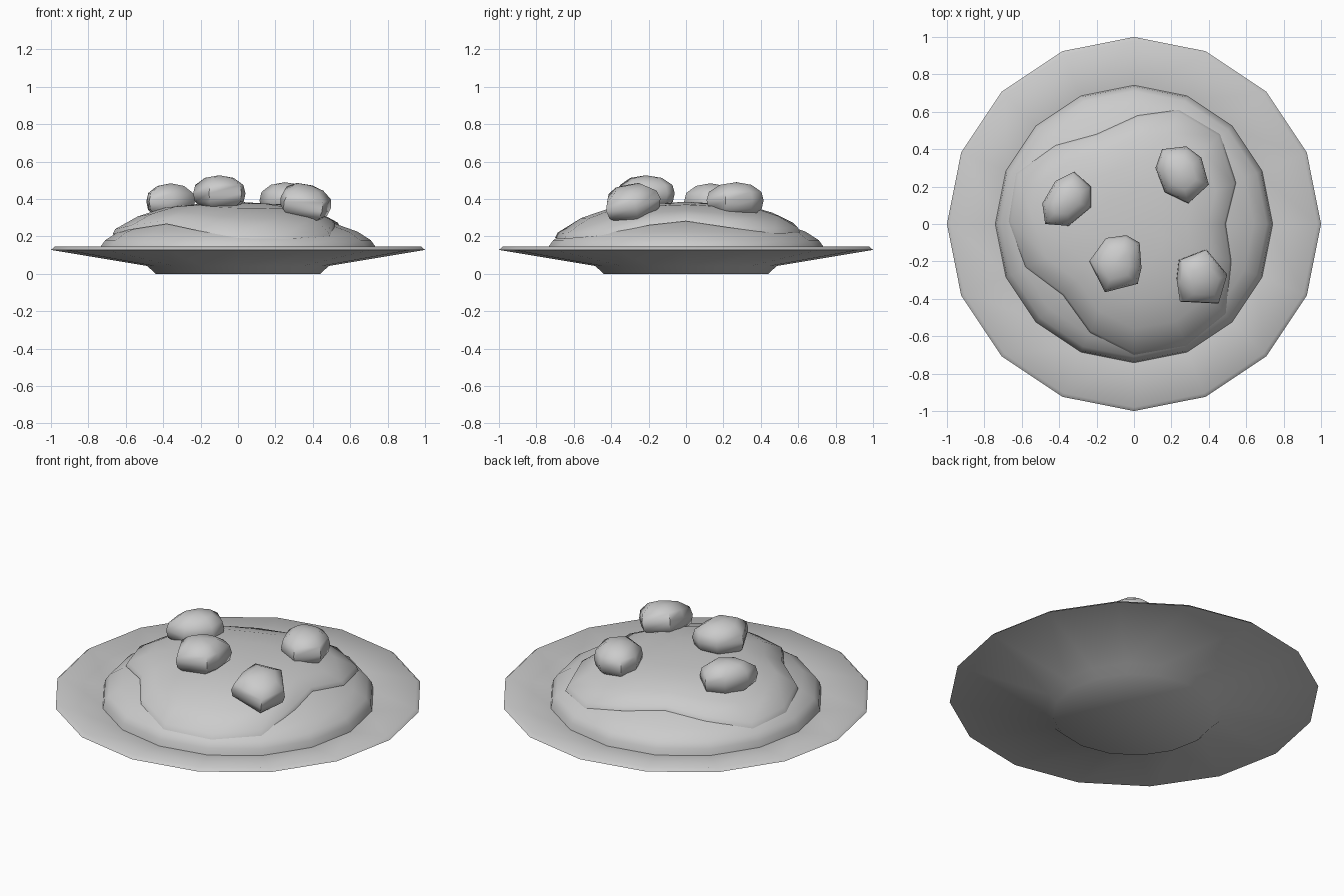
import bpy
import math
from mathutils import Matrix, Vector

if "Cube" in bpy.data.objects:
    bpy.data.objects.remove(bpy.data.objects["Cube"])


def skin_rings(name, rings, bottom=None, top=None, angle=60):
    """Skin a stack of equal-length rings, closing the ends with centre points."""
    n = len(rings[0])
    verts = [p for ring in rings for p in ring]
    faces = []
    for k in range(len(rings) - 1):
        for i in range(n):
            j = (i + 1) % n
            a, b = k * n, (k + 1) * n
            faces.append((a + i, a + j, b + j, b + i))
    if bottom:
        verts.append(bottom)
        faces += [(len(verts) - 1, (i + 1) % n, i) for i in range(n)]
    if top:
        verts.append(top)
        a = (len(rings) - 1) * n
        faces += [(len(verts) - 1, a + i, a + (i + 1) % n) for i in range(n)]
    mesh = bpy.data.meshes.new(name)
    mesh.from_pydata([tuple(v) for v in verts], [], faces)
    obj = bpy.data.objects.new(name, mesh)
    bpy.context.collection.objects.link(obj)
    bpy.ops.object.select_all(action='DESELECT')
    obj.select_set(True)
    bpy.context.view_layer.objects.active = obj
    bpy.ops.object.shade_smooth_by_angle(angle=math.radians(angle))
    return obj


def circle(r, z, n=16):
    return [(r * math.cos(math.tau * i / n), r * math.sin(math.tau * i / n), z)
            for i in range(n)]


# Plate: foot, flared underside, thin rim and shallow dish
plate = [(0.44, 0), (0.485, 0.042), (1.0, 0.128), (0.98, 0.145), (0.72, 0.105), (0.45, 0.065)]
skin_rings("plate", [circle(r, z) for r, z in plate], (0, 0, 0), (0, 0, 0.065), 75)

# Pasta mound
MOUND = [(0.745, 0.09), (0.735, 0.145), (0.71, 0.18), (0.64, 0.225), (0.50, 0.275), (0.3, 0.31)]
skin_rings("pasta_mound", [circle(r, z) for r, z in MOUND], None, (0, 0, 0.32))


def mound_height(r):
    pts = MOUND[::-1]
    for (r0, z0), (r1, z1) in zip(pts, pts[1:]):
        if r <= r1:
            return z0 + (z1 - z0) * max(0, (r - r0) / (r1 - r0))
    return pts[-1][1]


# Sauce: irregular spill draped over the mound (outline runs anticlockwise)
outline = [(0.49, 0), (0.545, 0.22), (0.46, 0.48), (0.24, 0.61), (0.02, 0.58), (-0.2, 0.48),
           (-0.42, 0.42), (-0.63, 0.27), (-0.67, 0.015), (-0.58, -0.23), (-0.38, -0.38),
           (-0.235, -0.58), (0, -0.70), (0.28, -0.65), (0.49, -0.48), (0.52, -0.2)]
rings = [[(x, y, mound_height(math.hypot(x, y)) + 0.005) for x, y in outline]]
for scale, lift in ((0.98, 0.025), (0.8, 0.045), (0.58, 0.06), (0.3, 0.065)):
    rings.append([(x * scale, y * scale, mound_height(scale * math.hypot(x, y)) + lift)
                  for x, y in outline])
skin_rings("sauce", rings, None, (0, 0, 0.385))

# Meatballs: squashed low-poly lumps, each with its own rough outline
LUMP = [(0.6, -0.085), (0.93, -0.045), (1.0, 0.0), (0.92, 0.045), (0.55, 0.083)]


def meatball(name, centre, points, tilt=0.0):
    c = Vector(centre)
    axis = Vector((-c.y, c.x, 0)).normalized()
    m = Matrix.Translation(c) @ Matrix.Rotation(tilt, 4, axis)
    lump = [[m @ Vector(((x - c.x) * s, (y - c.y) * s, z)) for x, y in points]
            for s, z in LUMP]
    skin_rings(name, lump, m @ Vector((0, 0, -0.1)), m @ Vector((0, 0, 0.097)))


meatball("meatball_left", (-0.36, 0.13, 0.387),
         [(-0.23, 0.2), (-0.32, 0.28), (-0.42, 0.23), (-0.49, 0.11), (-0.475, 0.0),
          (-0.35, -0.01), (-0.23, 0.09)])
meatball("meatball_front", (-0.1, -0.215, 0.43),
         [(0.04, -0.235), (0.03, -0.1), (-0.04, -0.06), (-0.15, -0.075), (-0.24, -0.2),
          (-0.155, -0.365), (0.02, -0.32)])
meatball("meatball_back", (0.25, 0.27, 0.393),
         [(0.4, 0.21), (0.36, 0.355), (0.28, 0.415), (0.15, 0.4), (0.115, 0.3),
          (0.165, 0.17), (0.29, 0.11)])
meatball("meatball_right", (0.365, -0.29, 0.38),
         [(0.5, -0.27), (0.385, -0.135), (0.235, -0.19), (0.225, -0.3), (0.245, -0.415),
          (0.455, -0.43)], 0.3)
